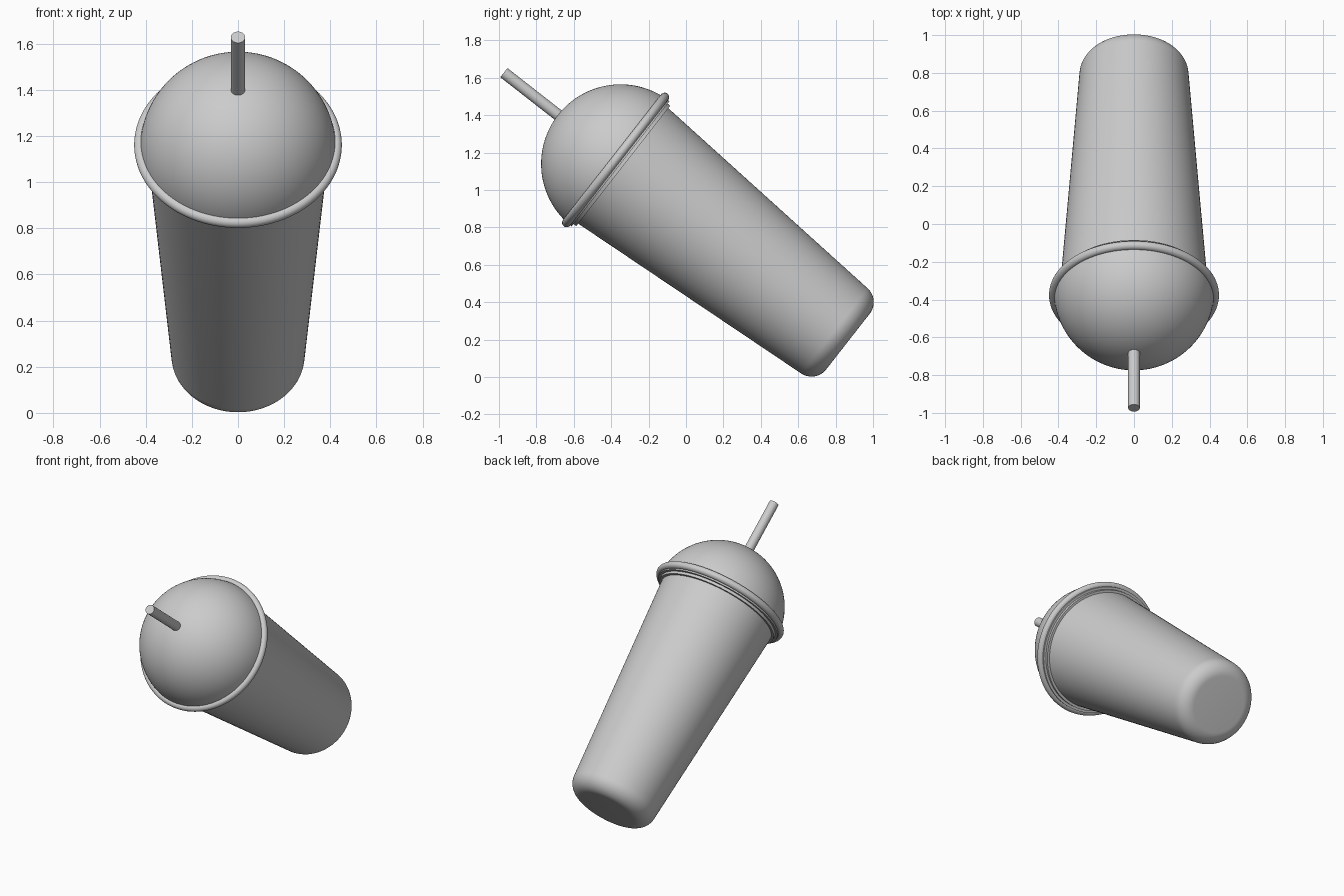
import bpy, bmesh, math
from mathutils import Matrix

if "Cube" in bpy.data.objects:
    bpy.data.objects.remove(bpy.data.objects["Cube"])

TILT = math.radians(52)
PLACE = Matrix.Translation((0, 0.421, 0.538)) @ Matrix.Rotation(TILT, 4, 'X')

grey = bpy.data.materials.new("light_grey")
grey.diffuse_color = (0.6, 0.6, 0.6, 1)
grey.use_nodes = True
grey.node_tree.nodes["Principled BSDF"].inputs["Base Color"].default_value = grey.diffuse_color


def lathe(name, profile, sides=96, closed=False):
    """Spin a (radius, height) profile about the tilted cup axis."""
    bm = bmesh.new()
    rings = []
    for r, h in profile:
        if r < 1e-6:
            rings.append([bm.verts.new((0, 0, h))] * sides)
        else:
            rings.append([bm.verts.new((r * math.cos(2 * math.pi * i / sides),
                                        r * math.sin(2 * math.pi * i / sides), h))
                          for i in range(sides)])
    pairs = list(zip(rings, rings[1:]))
    if closed:
        pairs.append((rings[-1], rings[0]))
    for a, b in pairs:
        for i in range(sides):
            j = (i + 1) % sides
            quad = list(dict.fromkeys([a[i], a[j], b[j], b[i]]))
            bm.faces.new(quad)
    bmesh.ops.recalc_face_normals(bm, faces=bm.faces)
    mesh = bpy.data.meshes.new(name)
    bm.to_mesh(mesh)
    bm.free()
    mesh.materials.append(grey)
    ob = bpy.data.objects.new(name, mesh)
    ob.matrix_world = PLACE
    bpy.context.collection.objects.link(ob)
    bpy.ops.object.select_all(action='DESELECT')
    ob.select_set(True)
    bpy.context.view_layer.objects.active = ob
    bpy.ops.object.shade_smooth_by_angle(angle=math.radians(35))
    return ob


def arc(r, h, radius, start, end, n):
    return [(r + radius * math.cos(math.radians(start + (end - start) * k / n)),
             h + radius * math.sin(math.radians(start + (end - start) * k / n)))
            for k in range(n + 1)]


# tapered cup with rounded foot
lathe("cup", [(0, -0.565)] + arc(0.189, -0.465, 0.1, -90, -4, 12)
      + [(0.392, 0.968), (0, 0.968)])

# lid skirt gripping the cup mouth
lathe("lid_skirt", [(0, 0.96), (0.408, 0.96), (0.408, 0.99), (0, 0.99)])

# domed lid
lathe("dome_lid", [(0, 0.978)] + arc(0, 0.978, 0.425, 0, 90, 32)[:-1] + [(0, 1.403)])

# rolled rim around the lid
lathe("lid_rim", arc(0.426, 1.012, 0.024, 0, 345, 23), closed=True)

# straight straw
lathe("straw", [(0, 1.3), (0.031, 1.3), (0.031, 1.77), (0, 1.77)], sides=32)
